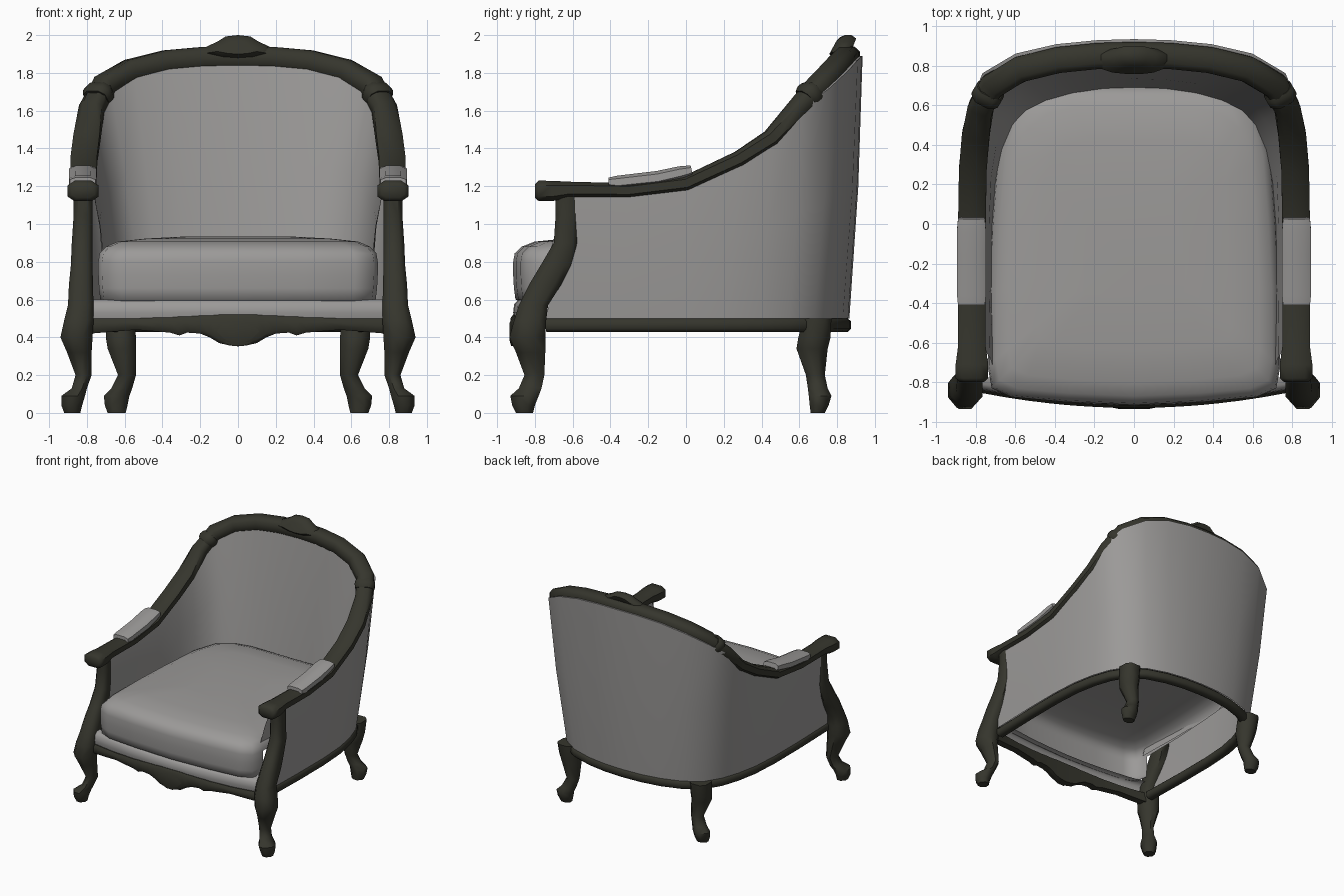
import bpy, bmesh, math
from mathutils import Vector

if "Cube" in bpy.data.objects:
    bpy.data.objects.remove(bpy.data.objects["Cube"])


def material(name, rgb):
    m = bpy.data.materials.new(name)
    m.diffuse_color = (*rgb, 1)
    m.use_nodes = True
    m.node_tree.nodes["Principled BSDF"].inputs["Base Color"].default_value = m.diffuse_color
    return m


WOOD = material("dark wood", (0.036, 0.036, 0.026))
FABRIC = material("grey fabric", (0.33, 0.322, 0.315))


def loft(name, rings, mat, caps=(True, True), angle=50, closed=True, drop=None):
    """Skin a list of equally long rings (or open strips); drop removes faces by a rule."""
    bm = bmesh.new()
    vr = [[bm.verts.new(p) for p in r] for r in rings]
    n = len(vr[0])
    for a, b in zip(vr, vr[1:]):
        for i in range(n if closed else n - 1):
            j = (i + 1) % n
            bm.faces.new((a[i], a[j], b[j], b[i]))
    for use, ring in zip(caps, (vr[0], vr[-1])):
        if use:
            bm.faces.new(ring)
    bmesh.ops.recalc_face_normals(bm, faces=bm.faces)
    if drop:
        gone = [f for f in bm.faces if drop(f.calc_center_median())]
        bmesh.ops.delete(bm, geom=gone, context='FACES')
    me = bpy.data.meshes.new(name)
    bm.to_mesh(me)
    bm.free()
    ob = bpy.data.objects.new(name, me)
    bpy.context.collection.objects.link(ob)
    me.materials.append(mat)
    bpy.ops.object.select_all(action='DESELECT')
    ob.select_set(True)
    bpy.context.view_layer.objects.active = ob
    bpy.ops.object.shade_smooth_by_angle(angle=math.radians(angle))
    return ob


def octagon(hw, hh, k=0.55):
    return [(hw, -hh * k), (hw, hh * k), (hw * k, hh), (-hw * k, hh),
            (-hw, hh * k), (-hw, -hh * k), (-hw * k, -hh), (hw * k, -hh)]


def mirrored(pts):
    """Half path (ending on x = 0) completed to the other side."""
    return pts + [(-p[0], *p[1:]) for p in pts[-2::-1]]


def outward(path):
    """Tangents and horizontal normals pointing out of the chair."""
    out = []
    for i in range(len(path)):
        a, b = Vector(path[max(i - 1, 0)][:3]), Vector(path[min(i + 1, len(path) - 1)][:3])
        t = (b - a).normalized()
        out.append((t, t.cross(Vector((0, 0, 1))).normalized()))
    return out


def sweep(name, path, mat):
    """Octagonal bar; each path point is x, y, z, half width, half height."""
    rings = []
    for p, (t, s) in zip(path, outward(path)):
        u = s.cross(t)
        rings.append([Vector(p[:3]) + s * a + u * b for a, b in octagon(p[3], p[4])])
    return loft(name, rings, mat)


def leg(name, rows, side):
    """Stacked octagons; each row is z, x min, x max, y min, y max."""
    rings = [[(side * ((x0 + x1) / 2 + a), (y0 + y1) / 2 + b, z)
              for a, b in octagon((x1 - x0) / 2, (y1 - y0) / 2, .38 if z < .45 else .55)]
             for z, x0, x1, y0, y1 in rows]
    loft(name, rings, WOOD)


# Arm and back rail in one sweep
rail = [(0.82, -0.62, 1.182, .07, .042), (0.82, -0.3, 1.178, .07, .038),
        (0.82, 0, 1.215, .07, .04), (0.815, 0.28, 1.345, .07, .042),
        (0.80, 0.45, 1.455, .07, .045), (0.775, 0.59, 1.61, .064, .05),
        (0.71, 0.705, 1.73, .066, .06), (0.57, 0.785, 1.812, .066, .06),
        (0.38, 0.83, 1.86, .066, .06), (0.18, 0.85, 1.878, .066, .06),
        (0, 0.855, 1.88, .066, .06)]
tip = [(0.82, -0.80, 1.175, .06, .035), (0.82, -0.78, 1.175, .082, .054),
       (0.82, -0.71, 1.175, .082, .054)]
sweep("arm_and_back_rail", mirrored(tip + rail), WOOD)

# Upholstered shell between base curve and rail; the inner sheet ends at the seat
base = [(0.82, -0.74), (0.83, -0.35), (0.83, -0.02), (0.815, 0.22), (0.78, 0.4),
        (0.73, 0.55), (0.65, 0.68), (0.51, 0.775), (0.34, 0.83), (0.17, 0.858), (0, 0.865)]
base = mirrored([(x, y, 0.5) for x, y in base])
top = mirrored(rail)
shell = []
for b, t, (_, bn), (_, tn) in zip(base, top, outward(base), outward(top)):
    b, t = Vector(b), Vector(t[:3])
    back = max(0, tn.y)
    corner = 4 * tn.x * tn.x * tn.y * tn.y
    o1 = t + tn * (0.045 + 0.035 * back + 0.01 * corner)
    o1.z += 0.01 * back - 0.015 * corner
    i1 = t - tn * 0.052
    i0 = b - bn * (0.112 + 0.066 * back)
    i0.z = 0.80
    shell.append([b, b.lerp(o1, .5) + bn * 0.012, o1, i1, i0.lerp(i1, .5) - bn * .01, i0])
loft("upholstered_shell", shell, FABRIC, caps=(False, False), angle=60, closed=False)

# Base rail around sides and back
bar = [(*(Vector(b) - n * 0.03 - Vector((0, 0, .035))), .038, .036)
       for b, (_, n) in zip(base, outward(base))]
sweep("base_rail", bar, WOOD)

# Legs, left and right
front = [(1.17, .77, .87, -.69, -.57), (1.05, .77, .87, -.69, -.57), (.9, .77, .88, -.70, -.575),
         (.78, .77, .885, -.77, -.61), (.68, .768, .895, -.83, -.66), (.57, .765, .90, -.885, -.73),
         (.49, .765, .92, -.91, -.74), (.40, .77, .94, -.935, -.745), (.32, .775, .905, -.90, -.745),
         (.20, .775, .86, -.855, -.75), (.13, .80, .88, -.885, -.765), (.09, .81, .935, -.93, -.78),
         (.04, .825, .935, -.92, -.80), (0, .835, .92, -.90, -.81)]
rear = [(.5, .55, .70, .62, .77), (.40, .54, .70, .595, .765), (.34, .54, .69, .585, .75),
        (.20, .54, .635, .635, .735), (.13, .56, .67, .645, .75), (.09, .575, .71, .65, .77),
        (.04, .585, .705, .655, .755), (0, .595, .69, .66, .735)]
for s, label in ((1, "right"), (-1, "left")):
    leg("front_leg_" + label, front, s)
    leg("rear_leg_" + label, rear, s)
    # Arm pad
    pad = [(s * .822, -.41, 1.222, .068, .024), (s * .822, -.36, 1.222, .073, .034),
           (s * .822, -.15, 1.245, .073, .036), (s * .822, -.03, 1.272, .073, .034),
           (s * .822, .03, 1.285, .068, .026)]
    sweep("arm_pad_" + label, pad, FABRIC)
    # Carved collar on the rail
    sweep("rail_collar_" + label, [(s * .752, .632, 1.665, .066, .054), (s * .745, .645, 1.68, .076, .062),
                                   (s * .733, .665, 1.695, .076, .062), (s * .725, .68, 1.71, .066, .054)], WOOD)

# Seat cushion: rounded outline scaled in layers, hollow underneath
half = [(0, .70), (.35, .70), (.5, .67), (.62, .58), (.69, .37), (.72, 0), (.737, -.35),
        (.74, -.72), (.72, -.83), (.62, -.875), (.35, -.90), (0, -.915)]
outline = half + [(-x, y) for x, y in half[-2:0:-1]]
layers = [(.59, .96), (.60, .985), (.66, .995), (.73, 1), (.80, 1), (.845, .99),
          (.88, .945), (.907, .86), (.923, .66), (.935, .35)]
loft("seat_cushion", [[(x * k, -.1 + (y + .1) * k, z) for x, y in outline] for z, k in layers],
     FABRIC, caps=(False, True), angle=60, drop=lambda c: c.z < .79 and c.y > -.65)


def curve_y(x):
    return -0.925 + 0.075 * (abs(x) / .77) ** 2


# Fabric lip under the cushion
xs = mirrored([(x,) for x in (.77, .6, .4, .2, 0)])
loft("seat_lip", [[(x, curve_y(x) + d, z) for d, z in
                   ((.02, .49), (.01, .53), (.015, .575), (.04, .60), (.08, .60))]
                  for (x,) in xs], FABRIC, caps=(False, False), closed=False)

# Carved front apron with wavy lower edge
wave = [(.78, .42, .50), (.66, .43, .50), (.54, .44, .50), (.42, .43, .505), (.36, .425, .505),
        (.31, .41, .51), (.27, .425, .51), (.2, .42, .515), (.15, .40, .515), (.1, .37, .52),
        (.05, .358, .52), (0, .352, .52)]
loft("front_apron", [[(x, curve_y(x) + d, z) for d, z in
                      ((.01, lo), (-.005, lo + .02), (-.005, hi - .02), (.01, hi), (.07, hi), (.07, lo))]
                     for x, lo, hi in mirrored(wave)], WOOD)

# Carved apron shell
fan = [(.13, .43), (.10, .475), (.04, .50), (-.04, .50), (-.10, .475), (-.13, .43),
       (-.09, .385), (-.03, .355), (.03, .355), (.09, .385)]
loft("apron_carving", [[(x * k, y, .43 + (z - .43) * k) for x, z in fan]
                       for y, k in ((-.90, 1), (-.925, 1), (-.935, .6))], WOOD)

# Crest carving on top of the back
crest = [(.18, 1.90), (.165, 1.94), (.11, 1.965), (.065, 1.993), (0, 2.0), (-.065, 1.993),
         (-.11, 1.965), (-.165, 1.94), (-.20, 1.90), (-.09, 1.88), (0, 1.875), (.09, 1.88)]
loft("crest_carving", [[(x * k, y + (z - 1.93) * .3, 1.93 + (z - 1.93) * k)
                        for x, z in crest]
                       for y, k in ((.775, .55), (.795, .85), (.82, 1), (.855, 1), (.88, .75))], WOOD)
